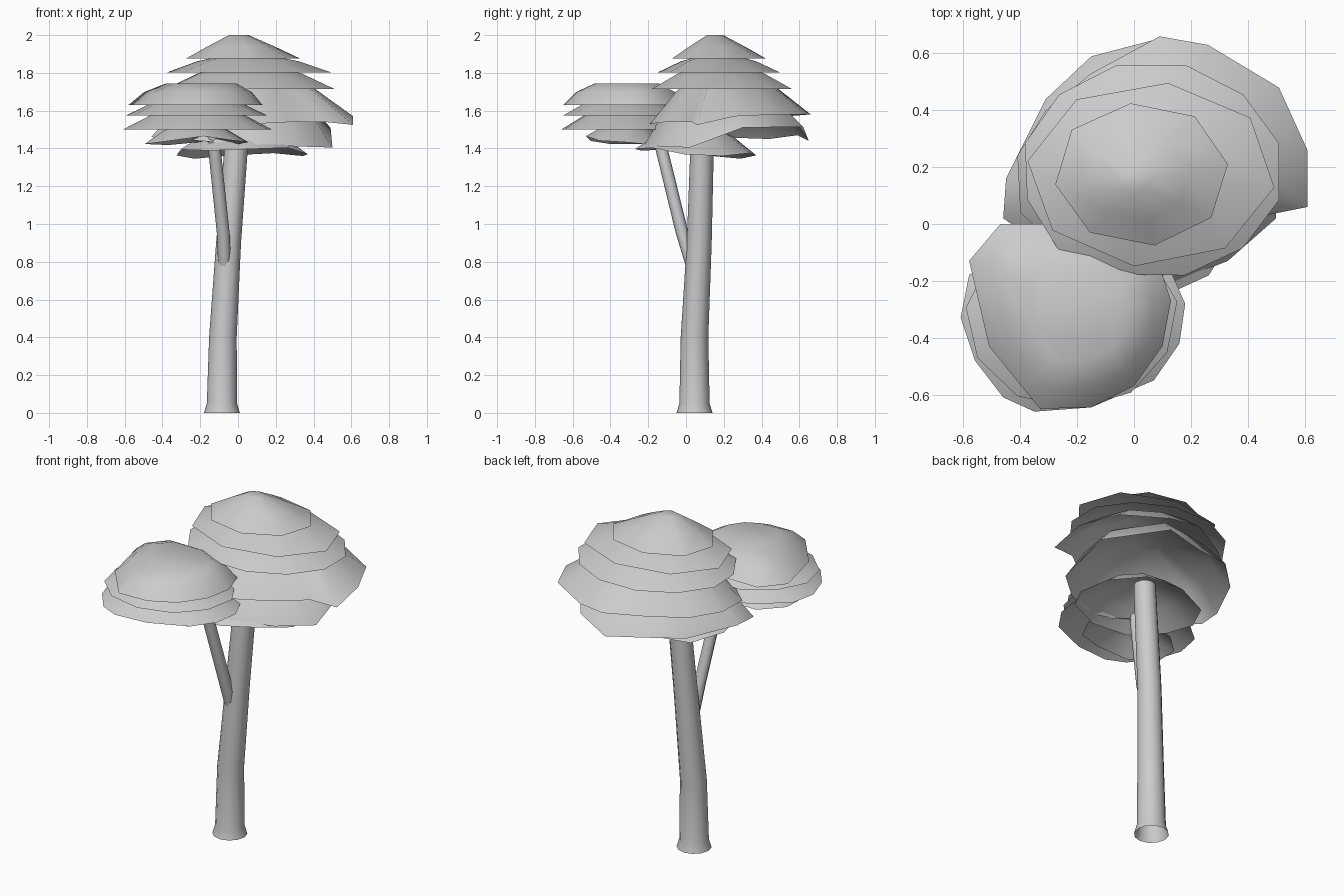
import bpy, bmesh, math, random
from mathutils import Vector

random.seed(4)
if "Cube" in bpy.data.objects:
    bpy.data.objects.remove(bpy.data.objects["Cube"], do_unlink=True)

grey = bpy.data.materials.new("plain_grey")
grey.use_nodes = True
GREY = (0.6, 0.6, 0.6, 1)
grey.diffuse_color = GREY
grey.node_tree.nodes["Principled BSDF"].inputs["Base Color"].default_value = GREY


def finish(name, bm):
    """Turn a bmesh into a smooth shaded object."""
    bmesh.ops.recalc_face_normals(bm, faces=bm.faces)
    mesh = bpy.data.meshes.new(name)
    bm.to_mesh(mesh)
    bm.free()
    mesh.materials.append(grey)
    obj = bpy.data.objects.new(name, mesh)
    bpy.context.collection.objects.link(obj)
    bpy.ops.object.select_all(action='DESELECT')
    obj.select_set(True)
    bpy.context.view_layer.objects.active = obj
    bpy.ops.object.shade_smooth_by_angle(angle=math.radians(60))


def skin(bm, rings):
    """Join consecutive rings of vertices with quads."""
    for low, high in zip(rings, rings[1:]):
        n = len(low)
        for i in range(n):
            j = (i + 1) % n
            bm.faces.new((low[i], low[j], high[j], high[i]))


def oval(cx, cy, z, rx, ry, sides, phase, wave=0.0, slope=0.0):
    """Slightly uneven oval rim, optionally wavy and sloped along y."""
    rim = []
    for i in range(sides):
        a = math.radians(phase) + math.tau * i / sides
        r = 1 + random.uniform(-0.015, 0.025)
        x, y = r * rx * math.cos(a), r * ry * math.sin(a)
        rim.append((cx + x, cy + y, z + slope * y + wave * random.uniform(-1, 1)))
    return rim


def leaf_tier(name, rim, apex, profile=((1, 0), (0.62, 0.6), (0.2, 1))):
    """Open umbrella of leaves shrinking from its rim to a small flat crown."""
    bm = bmesh.new()
    ax, ay, az = apex
    rings = [[bm.verts.new((ax + (x - ax) * s, ay + (y - ay) * s, z + (az - z) * lift))
              for x, y, z in rim] for s, lift in profile]
    skin(bm, rings)
    bm.faces.new(rings[-1])
    finish(name, bm)


def limb(name, stations, sides):
    """Open tapered tube through (x, y, z, radius) stations."""
    bm = bmesh.new()
    rings = []
    for x, y, z, r in stations:
        rings.append([bm.verts.new(Vector((x, y, z)) + r * Vector((
            math.cos(math.tau * i / sides), math.sin(math.tau * i / sides), 0)))
            for i in range(sides)])
    skin(bm, rings)
    finish(name, bm)


# Trunk with a flared foot, and the branch that carries the side crown
limb("trunk", [(-0.085, 0.045, 0, 0.095), (-0.085, 0.045, 0.05, 0.08),
               (-0.08, 0.045, 0.4, 0.073), (-0.05, 0.07, 0.9, 0.066),
               (-0.01, 0.085, 1.4, 0.062), (0, 0.09, 1.5, 0.06)], 12)
limb("branch", [(-0.068, 0.05, 0.72, 0.034), (-0.078, -0.02, 0.95, 0.034),
                (-0.125, -0.13, 1.4, 0.033), (-0.135, -0.15, 1.5, 0.032)], 8)

# Main crown, from the top down
leaf_tier("main_crown_top", oval(0.03, 0.175, 1.875, 0.305, 0.255, 8, 8),
          (0, 0.15, 2.0), ((1, 0), (0.6, 0.5), (0.17, 1)))
leaf_tier("main_crown_upper", oval(0.06, 0.175, 1.803, 0.43, 0.325, 8, -8),
          (0.04, 0.17, 1.9))
leaf_tier("main_crown_middle", oval(0.06, 0.185, 1.715, 0.455, 0.38, 12, 15),
          (0.06, 0.18, 1.85))
leaf_tier("main_crown_wide", [
    (0.61, 0.06, 1.525), (0.61, 0.26, 1.57), (0.51, 0.48, 1.58), (0.26, 0.63, 1.58),
    (0.09, 0.66, 1.58), (-0.15, 0.53, 1.57), (-0.31, 0.4, 1.56), (-0.41, 0.24, 1.56),
    (-0.4, 0.04, 1.55), (-0.25, -0.1, 1.54), (-0.12, -0.18, 1.54), (0.08, -0.19, 1.53),
    (0.28, -0.11, 1.54), (0.46, 0.03, 1.54)], (0.06, 0.18, 1.82))
leaf_tier("main_crown_lower", [
    (0.5, 0.02, 1.405), (0.49, 0.3, 1.51), (0.26, 0.62, 1.515), (0.08, 0.65, 1.44),
    (-0.15, 0.59, 1.47), (-0.31, 0.44, 1.45), (-0.45, 0.16, 1.46), (-0.46, 0.02, 1.46),
    (-0.2, -0.16, 1.44), (0.1, -0.22, 1.42), (0.33, -0.13, 1.41)],
    (0.06, 0.18, 1.7), ((1, 0), (0.75, 0.6), (0.2, 1)))
leaf_tier("main_crown_bottom",
          oval(0.02, 0.05, 1.38, 0.355, 0.325, 10, -10, 0.025, -0.06),
          (0.02, 0.05, 1.53))

# Side crown, from the top down
leaf_tier("side_crown_top", [
    (0.13, -0.27, 1.63), (0.08, -0.12, 1.63), (-0.15, 0.0, 1.63), (-0.47, 0.0, 1.63),
    (-0.58, -0.13, 1.63), (-0.51, -0.43, 1.63), (-0.38, -0.59, 1.63),
    (-0.33, -0.65, 1.63), (-0.15, -0.645, 1.63), (0.0, -0.57, 1.63),
    (0.1, -0.43, 1.63)],
    (-0.16, -0.3, 1.745), ((1, 0), (0.8, 0.6), (0.52, 1)))
leaf_tier("side_crown_middle", oval(-0.22, -0.33, 1.575, 0.37, 0.32, 11, 10),
          (-0.22, -0.33, 1.69))
leaf_tier("side_crown_lower", [
    (0.18, -0.28, 1.5), (0.1, -0.1, 1.5), (-0.1, 0.0, 1.5), (-0.4, -0.03, 1.5),
    (-0.58, -0.18, 1.5), (-0.61, -0.33, 1.5), (-0.56, -0.48, 1.5), (-0.46, -0.61, 1.5),
    (-0.35, -0.66, 1.5), (-0.15, -0.645, 1.5), (0.07, -0.55, 1.5),
    (0.16, -0.42, 1.5)], (-0.21, -0.33, 1.63))
leaf_tier("side_crown_bottom", oval(-0.23, -0.32, 1.44, 0.28, 0.215, 9, 0, 0.025),
          (-0.23, -0.32, 1.54))
